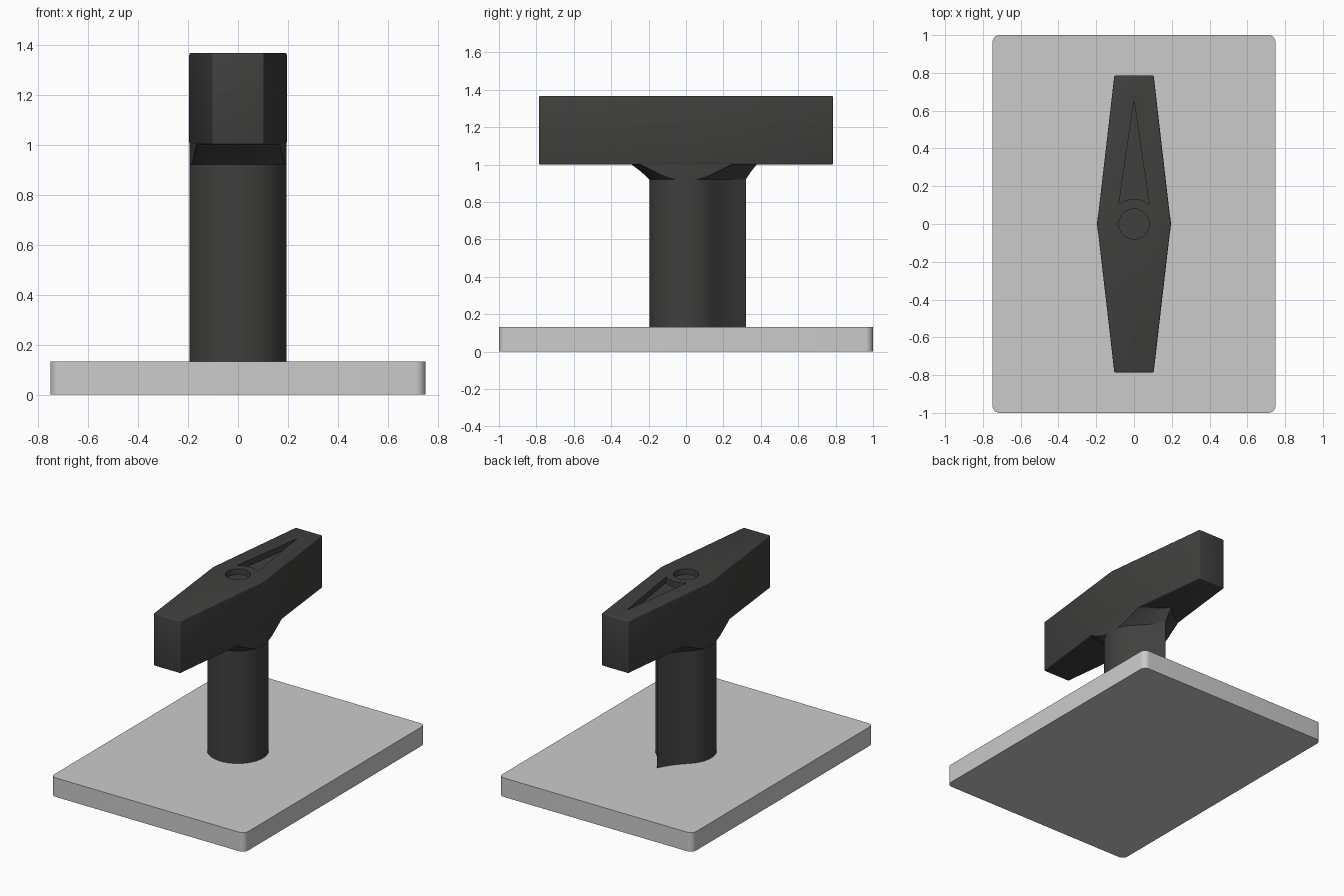
import bpy, bmesh
from math import sin, cos, pi, radians, hypot, atan2

if "Cube" in bpy.data.objects:
    bpy.data.objects.remove(bpy.data.objects["Cube"])

TOP, HANDLE_Z = 1.367, 1.0


def loft(name, rings):
    """Solid through matching rings, each (points, z), capped at both ends."""
    bm = bmesh.new()
    loops = [[bm.verts.new((x, y, z)) for x, y in pts] for pts, z in rings]
    n = len(loops[0])
    for a, b in zip(loops, loops[1:]):
        for i in range(n):
            j = (i + 1) % n
            bm.faces.new((a[i], a[j], b[j], b[i]))
    bm.faces.new(loops[0][::-1])
    bm.faces.new(loops[-1])
    bmesh.ops.recalc_face_normals(bm, faces=bm.faces)
    me = bpy.data.meshes.new(name)
    bm.to_mesh(me)
    bm.free()
    ob = bpy.data.objects.new(name, me)
    bpy.context.collection.objects.link(ob)
    return ob


def activate(ob):
    bpy.ops.object.select_all(action='DESELECT')
    ob.select_set(True)
    bpy.context.view_layer.objects.active = ob


def apply_mod(ob, kind, **settings):
    activate(ob)
    mod = ob.modifiers.new(kind.title(), kind)
    for key, value in settings.items():
        setattr(mod, key, value)
    bpy.ops.object.modifier_apply(modifier=mod.name)


def boolean(ob, cutter, operation):
    apply_mod(ob, 'BOOLEAN', object=cutter, operation=operation, solver='EXACT')
    bpy.data.objects.remove(cutter)


def arc(radius, start, end, steps):
    return [(radius * cos(start + (end - start) * i / steps),
             radius * sin(start + (end - start) * i / steps)) for i in range(steps + 1)]


def hexagon(s=1.0):
    right = [(0.104, -0.787), (0.195, 0), (0.104, 0.787)]
    return [(x * s, y * s) for x, y in right + [(-x, y) for x, y in reversed(right)]]


# Base plate with rounded corners
plate_pts = []
for k, (sx, sy) in enumerate([(1, 1), (-1, 1), (-1, -1), (1, -1)]):
    plate_pts += [(sx * 0.71 + x, sy * 0.96 + y)
                  for x, y in arc(0.04, k * pi / 2, (k + 1) * pi / 2, 8)]
plate = loft("base_plate", [(plate_pts, 0), (plate_pts, 0.133)])

# Tapered grip with softened edges
handle = loft("handle", [(hexagon(), HANDLE_Z), (hexagon(), TOP)])
apply_mod(handle, 'BEVEL', width=0.008, segments=3, limit_method='ANGLE',
          angle_limit=radians(30))

# Round dimple and pointer recess in the top
dimple = arc(0.08, 0, 2 * pi, 48)[:-1]
tail_angle = atan2(0.105, 0.08)
pointer = arc(0.132, pi - tail_angle, tail_angle, 12) + [(0, 0.655)]
for shape in (dimple, pointer):
    boolean(handle, loft("cutter", [(shape, TOP - 0.04), (shape, TOP + 0.1)]), 'DIFFERENCE')

# Teardrop shaft: round at the front, concave flanks meeting in a ridge at the back
flank = [(0.092, 0.186), (0.056, 0.227), (0.025, 0.273)]
join = radians(48)
section = (arc(0.195, -pi - join, join, 56) + flank + [(0, 0.32)]
           + [(-x, y) for x, y in reversed(flank)])
shaft = loft("shaft", [(section, 0.12), (section, 0.921)])


# Flared collar under the grip, trimmed to the grip's width
def flare(t):
    pts = []
    for x, y in section:
        r = hypot(x, y)
        grow = 0.10 - 0.04 * min(1, max(0, (r - 0.195) / 0.125))
        pts.append((x * (1 + grow * t / r), y * (1 + grow * t / r)))
    return pts


collar = loft("collar", [(section, 0.92), (flare(0.45), 0.962),
                         (flare(1), 1.003), (flare(1), 1.02)])
boolean(collar, loft("trim", [(hexagon(0.995), 0.8), (hexagon(0.995), 1.1)]), 'INTERSECT')

# Dark finish on the knob parts
dark = bpy.data.materials.new("dark_plastic")
dark.diffuse_color = (0.05, 0.052, 0.048, 1)
dark.use_nodes = True
dark.node_tree.nodes["Principled BSDF"].inputs["Base Color"].default_value = dark.diffuse_color
for ob in (handle, shaft, collar):
    ob.data.materials.clear()
    ob.data.materials.append(dark)
for ob in (plate, handle, shaft, collar):
    activate(ob)
    bpy.ops.object.shade_smooth_by_angle(angle=radians(30))
